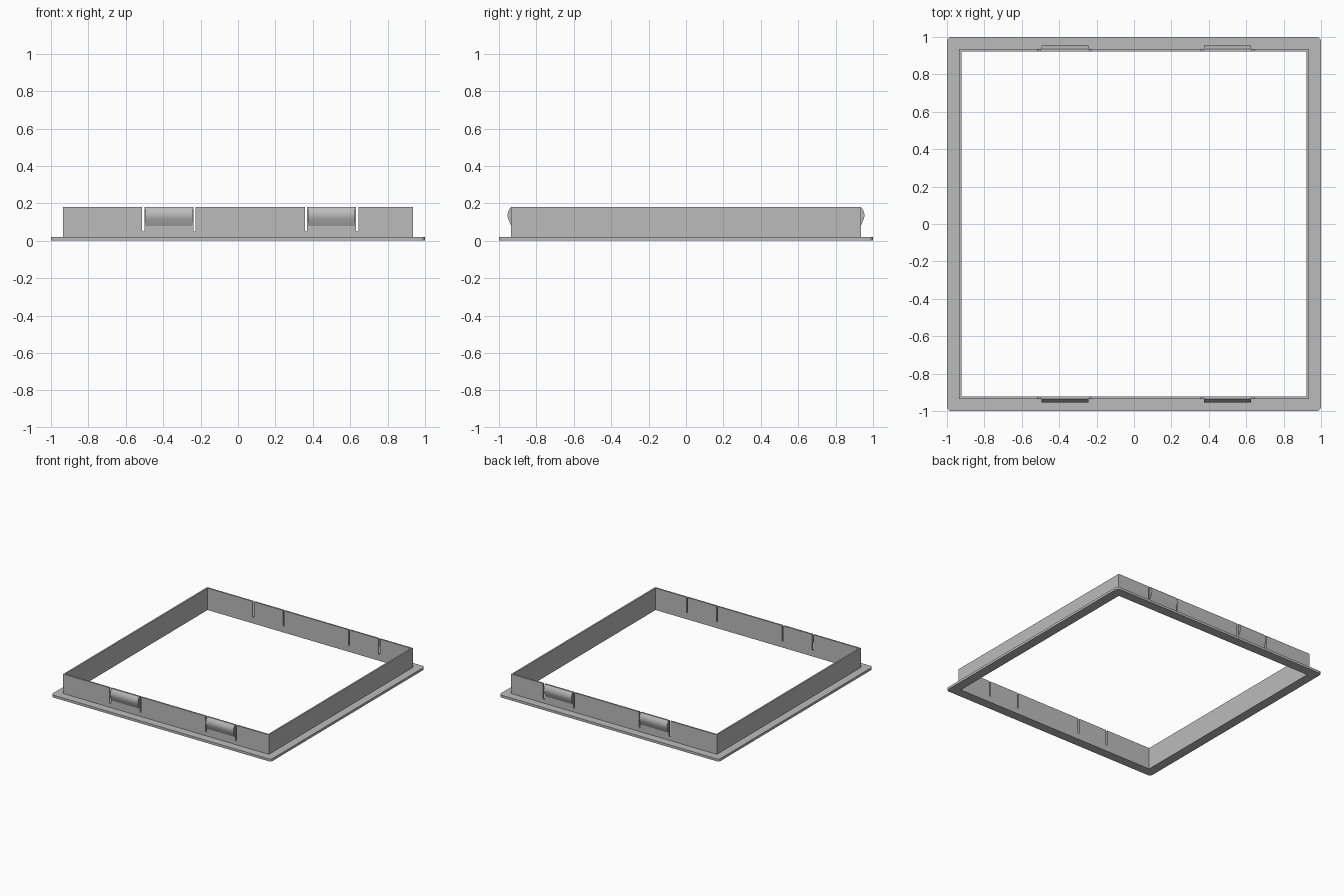
import bpy, bmesh
from math import sin, cos, pi, radians
from mathutils import Vector

cube = bpy.data.objects.get("Cube")
if cube:
    bpy.data.objects.remove(cube, do_unlink=True)

HALF, WALL, INNER = 1.0, 0.935, 0.922      # half widths: flange, wall, opening
FLANGE_H, TOP = 0.02, 0.18
CLIP_CENTRES = (-0.369, 0.5)
CLIP_HALF, SLOT_W, SLOT_Z = 0.131, 0.012, 0.05

grey = bpy.data.materials.new("light_grey")
grey.use_nodes = True
grey.diffuse_color = (0.5, 0.5, 0.5, 1)
grey.node_tree.nodes["Principled BSDF"].inputs["Base Color"].default_value = (0.5, 0.5, 0.5, 1)


def prism(name, points, push):
    """Closed solid from a planar outline swept along a vector."""
    bm = bmesh.new()
    face = bm.faces.new([bm.verts.new(p) for p in points])
    swept = bmesh.ops.extrude_face_region(bm, geom=[face])["geom"]
    bmesh.ops.translate(bm, vec=Vector(push),
                        verts=[v for v in swept if isinstance(v, bmesh.types.BMVert)])
    bmesh.ops.recalc_face_normals(bm, faces=bm.faces)
    mesh = bpy.data.meshes.new(name)
    bm.to_mesh(mesh)
    bm.free()
    mesh.materials.append(grey)
    obj = bpy.data.objects.new(name, mesh)
    bpy.context.collection.objects.link(obj)
    return obj


def square(half, z, radius=0.0, steps=6):
    """Square outline, with rounded corners if a radius is given."""
    if not radius:
        return [(x * half, y * half, z) for x, y in ((1, 1), (-1, 1), (-1, -1), (1, -1))]
    points = []
    for i, (x, y) in enumerate(((1, 1), (-1, 1), (-1, -1), (1, -1))):
        for k in range(steps + 1):
            a = (i + k / steps) * pi / 2
            points.append((x * (half - radius) + radius * cos(a),
                           y * (half - radius) + radius * sin(a), z))
    return points


def combine(target, tool, operation):
    mod = target.modifiers.new(operation.lower(), "BOOLEAN")
    mod.operation, mod.solver, mod.object = operation, "EXACT", tool
    bpy.context.view_layer.objects.active = target
    bpy.ops.object.modifier_apply(modifier=mod.name)
    bpy.data.objects.remove(tool, do_unlink=True)


# Frame: flange plus upright wall, opened through the middle
frame = prism("frame", square(HALF, 0, 0.025), (0, 0, FLANGE_H))
combine(frame, prism("wall", square(WALL, FLANGE_H / 2), (0, 0, TOP - FLANGE_H / 2)), "UNION")
combine(frame, prism("opening", square(INNER, -0.1), (0, 0, 0.5)), "DIFFERENCE")

# Round-bottomed slots either side of every clip, through front and back walls
r = SLOT_W / 2
for centre in CLIP_CENTRES:
    for side in (-1, 1):
        x = centre + side * (CLIP_HALF + r)
        arc = [(x - r * cos(a), -1.2, SLOT_Z + r - r * sin(a))
               for a in (k * pi / 6 for k in range(7))]
        outline = arc + [(x + r, -1.2, 0.3), (x - r, -1.2, 0.3)]
        combine(frame, prism("slot", outline, (0, 2.4, 0)), "DIFFERENCE")

# Snap clips: rounded bulges on the outside of the tongues
bulge = [(0.93, 0.18), (0.936, 0.18), (0.945, 0.168), (0.952, 0.152), (0.9545, 0.137),
         (0.952, 0.122), (0.944, 0.1), (0.935, 0.08), (0.93, 0.08)]
clips = []
for row, sy in (("front", -1), ("back", 1)):
    for col, centre in zip(("right", "left"), CLIP_CENTRES):
        half = CLIP_HALF - 0.005
        clips.append(prism(f"{row}_{col}_clip",
                           [(centre - half, sy * y, z) for y, z in bulge],
                           (2 * half, 0, 0)))

# Smooth the bulges, keeping their ends sharp
bpy.ops.object.select_all(action="DESELECT")
for obj in clips:
    obj.select_set(True)
bpy.context.view_layer.objects.active = clips[0]
bpy.ops.object.shade_smooth_by_angle(angle=radians(35))
